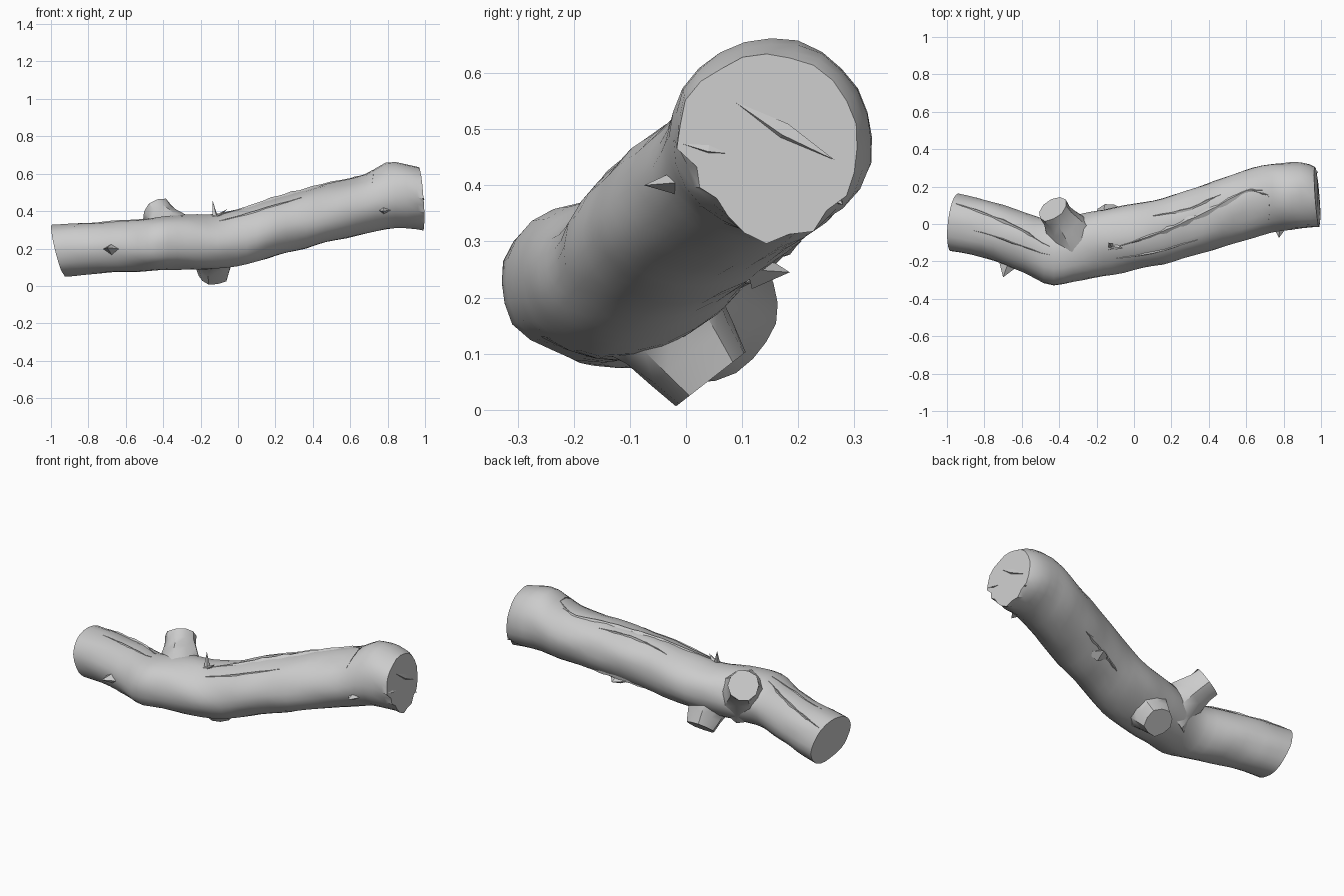
import bpy, bmesh, math
from mathutils import Vector, noise

cube = bpy.data.objects.get("Cube")
if cube:
    bpy.data.objects.remove(cube)

bark = bpy.data.materials.new("grey_bark")
bark.use_nodes = True
bark.diffuse_color = (0.6, 0.6, 0.6, 1)
bark.node_tree.nodes["Principled BSDF"].inputs["Base Color"].default_value = (0.6, 0.6, 0.6, 1)


def finish(bm, name, angle=38):
    bmesh.ops.recalc_face_normals(bm, faces=bm.faces)
    mesh = bpy.data.meshes.new(name)
    bm.to_mesh(mesh)
    bm.free()
    mesh.materials.append(bark)
    obj = bpy.data.objects.new(name, mesh)
    bpy.context.collection.objects.link(obj)
    bpy.ops.object.select_all(action='DESELECT')
    obj.select_set(True)
    bpy.context.view_layer.objects.active = obj
    bpy.ops.object.shade_smooth_by_angle(angle=math.radians(angle))
    return obj


def loft(rings, name, angle=38):
    """Skin a list of point rings and close both ends."""
    bm = bmesh.new()
    loops = [[bm.verts.new(p) for p in ring] for ring in rings]
    n = len(loops[0])
    for a, b in zip(loops, loops[1:]):
        for i in range(n):
            j = (i + 1) % n
            bm.faces.new((a[i], a[j], b[j], b[i]))
    bm.faces.new(loops[0])
    bm.faces.new(loops[-1])
    return finish(bm, name, angle)


# Log sections: x, back y, front y, top z, bottom z
SECTIONS = [
    (-0.96, 0.165, -0.145, 0.33, 0.05), (-0.80, 0.13, -0.178, 0.338, 0.062),
    (-0.60, 0.068, -0.255, 0.35, 0.073), (-0.45, 0.025, -0.326, 0.367, 0.083),
    (-0.30, 0.05, -0.308, 0.382, 0.087), (-0.10, 0.09, -0.265, 0.388, 0.095),
    (0.05, 0.115, -0.237, 0.425, 0.118), (0.20, 0.152, -0.203, 0.472, 0.16),
    (0.40, 0.222, -0.145, 0.525, 0.215), (0.60, 0.288, -0.085, 0.572, 0.262),
    (0.70, 0.317, -0.055, 0.605, 0.285), (0.77, 0.328, -0.038, 0.652, 0.30),
    (0.85, 0.333, -0.03, 0.661, 0.31), (0.94, 0.323, -0.022, 0.645, 0.306),
    (0.98, 0.307, -0.02, 0.633, 0.298),
]


def section(x):
    """Smoothly blended back, front, top and bottom at x."""
    k = 0
    while k < len(SECTIONS) - 2 and x > SECTIONS[k + 1][0]:
        k += 1
    a, b = SECTIONS[k], SECTIONS[k + 1]
    before, after = SECTIONS[max(k - 1, 0)], SECTIONS[min(k + 2, len(SECTIONS) - 1)]
    span = b[0] - a[0]
    t = (x - a[0]) / span
    blend = []
    for j in range(1, 5):
        m0 = (b[j] - before[j]) / (b[0] - before[0]) * span
        m1 = (after[j] - a[j]) / (after[0] - a[0]) * span
        rise = b[j] - a[j]
        blend.append(a[j] + m0 * t + (3 * rise - 2 * m0 - m1) * t ** 2
                     + (m0 + m1 - 2 * rise) * t ** 3)
    return blend


def surface(x, deg, lift=0.0):
    """Point on the log; 0 degrees is the back, 90 the top, 180 the front."""
    back, front, top, bottom = section(x)
    c, s = math.cos(math.radians(deg)), math.sin(math.radians(deg))
    lump = 0.009 * noise.noise(Vector((x * 7, c * 1.8, s * 1.8)))
    ry, rz = (back - front) / 2 + lump + lift, (top - bottom) / 2 + lump + lift
    shear_l = max(0, (-0.72 - x) / 0.24)
    shear_r = max(0, (x - 0.85) / 0.13)
    dx = shear_l * (0.018 * c - 0.035 * s) - shear_r * (0.012 * c + 0.012 * s)
    # Lean the section along the climb of the log
    lean = 0.07 * max(0, min(1, (x + 0.35) / 0.25, (0.85 - x) / 0.2))
    return Vector((x + dx, (back + front) / 2 + ry * (c + lean * s),
                   (top + bottom) / 2 + rz * (s + lean * c)))


# Main log, with a ragged lower edge at the wide end
SIDES = 24
xs = [-0.96 + 1.91 * i / 36 for i in range(37)] + [0.98]
rings = [[surface(x, 360 * i / SIDES) for i in range(SIDES)] for x in xs]
centre = Vector((0, 0.14, 0.47))
for i in range(SIDES):
    deg = 360 * i / SIDES
    if 190 < deg < 345:
        pull = 0.15 if deg < 245 else 0.0
        pull += 0.07 * (i % 2)
        for ring, amount in ((rings[-1], pull), (rings[-2], pull / 2)):
            p = ring[i]
            p.y += (centre.y - p.y) * amount
            p.z += (centre.z - p.z) * amount
loft(rings, "log")


def stub(name, path, sides=10):
    """Flared broken branch with a flat cut end; path holds (centre, radius)."""
    turn = (Vector(path[-1][0]) - Vector(path[-2][0])).to_track_quat('Z', 'Y')
    rings = []
    for k, (mid, r) in enumerate(path):
        ring = []
        for i in range(sides):
            a = math.tau * i / sides
            rr = r * (1 + 0.05 * math.sin(3 * i + k))
            ring.append(Vector(mid) + turn @ Vector((rr * math.cos(a), rr * math.sin(a), 0)))
        rings.append(ring)
    return loft(rings, name)


stub("upper_branch_stub", [((-0.32, -0.10, 0.235), 0.15), ((-0.348, -0.05, 0.283), 0.128),
                           ((-0.382, 0.005, 0.333), 0.1), ((-0.41, 0.045, 0.368), 0.085),
                           ((-0.435, 0.08, 0.398), 0.086)])
stub("lower_branch_stub", [((-0.13, -0.06, 0.19), 0.13), ((-0.13, -0.025, 0.145), 0.108),
                           ((-0.13, 0.01, 0.1), 0.093), ((-0.13, 0.045, 0.055), 0.08)])


def ridge(name, path, width, height):
    """Lifted sliver of bark that follows (x, degrees) points on the log."""
    pts = []
    for (xa, da), (xb, db) in zip(path, path[1:]):
        pts += [(xa + (xb - xa) * t / 4, da + (db - da) * t / 4) for t in range(4)]
    pts.append(path[-1])
    rings = []
    for k, (x, deg) in enumerate(pts):
        f = math.sin(math.pi * (k + 0.4) / (len(pts) - 0.2))
        f *= 0.75 + 0.25 * math.sin(k * 2.3)
        rings.append([surface(x, deg - width * f, -0.008),
                      surface(x, deg - width * 0.2 * f, height * f),
                      surface(x, deg + width * f, -0.008)])
    return loft(rings, name, 25)


ridge("top_bark_ridge", [(-0.14, 108), (0.1, 98), (0.25, 92), (0.4, 86),
                         (0.6, 72), (0.70, 78)], 13, 0.012)
ridge("shoulder_bark_ridge", [(0.62, 72), (0.72, 88), (0.725, 115), (0.715, 148)], 6, 0.008)
ridge("front_bark_ridge", [(-0.1, 128), (0.1, 130), (0.34, 128)], 5, 0.006)
ridge("back_bark_ridge", [(0.1, 62), (0.3, 70), (0.47, 62)], 7, 0.008)
ridge("left_bark_ridge", [(-0.94, 48), (-0.8, 58), (-0.6, 68), (-0.45, 80)], 8, 0.010)
ridge("left_front_ridge", [(-0.85, 98), (-0.65, 100), (-0.45, 95)], 4, 0.006)
ridge("lower_bark_ridge", [(0.2, 318), (0.35, 322), (0.5, 320)], 12, 0.012)


def splinter(name, base, tip, width, depth):
    """Pointed chip with a diamond footprint."""
    base, tip = Vector(base), Vector(tip)
    turn = (tip - base).to_track_quat('Z', 'Y')
    bm = bmesh.new()
    foot = [bm.verts.new(base + turn @ Vector(v)) for v in
            ((width, 0, 0), (0, depth, 0), (-width, 0, 0), (0, -depth, 0))]
    peak = bm.verts.new(tip)
    bm.faces.new(foot)
    for i in range(4):
        bm.faces.new((foot[i], foot[(i + 1) % 4], peak))
    return finish(bm, name, 20)


# Snapped twigs, chips and knots
splinter("left_front_knot", (-0.67, -0.20, 0.195), (-0.70, -0.285, 0.205), 0.06, 0.035)
splinter("right_front_knot", (0.78, -0.01, 0.405), (0.775, -0.075, 0.40), 0.04, 0.024)
splinter("top_twig", (-0.12, -0.12, 0.355), (-0.135, -0.10, 0.455), 0.02, 0.013)
splinter("top_twig_fork", (-0.11, -0.12, 0.37), (-0.06, -0.13, 0.41), 0.02, 0.012)
splinter("top_chip", (0.42, 0.06, 0.505), (0.47, 0.10, 0.548), 0.025, 0.012)
splinter("under_knot", (0.35, 0.12, 0.25), (0.36, 0.185, 0.245), 0.07, 0.035)
splinter("end_chip_back", (0.93, 0.25, 0.39), (0.985, 0.28, 0.365), 0.03, 0.02)


# Cracks across the cut end, as thin raised slivers
def crack(name, a, b, width):
    a, b = Vector(a), Vector(b)
    side = (b - a).cross(Vector((1, 0, 0))).normalized() * width
    mid = (a + b) / 2
    bm = bmesh.new()
    rim = [bm.verts.new(p) for p in (a, mid + side, b, mid - side)]
    peak = bm.verts.new(mid + Vector((0.009, 0, 0)) + side * 0.6)
    for i in range(4):
        bm.faces.new((rim[i], rim[(i + 1) % 4], peak))
    bm.faces.new(rim)
    return finish(bm, name, 10)


crack("end_crack_long", (0.979, 0.085, 0.55), (0.977, 0.265, 0.445), 0.014)
crack("end_crack_short", (0.991, -0.01, 0.475), (0.985, 0.09, 0.455), 0.008)
